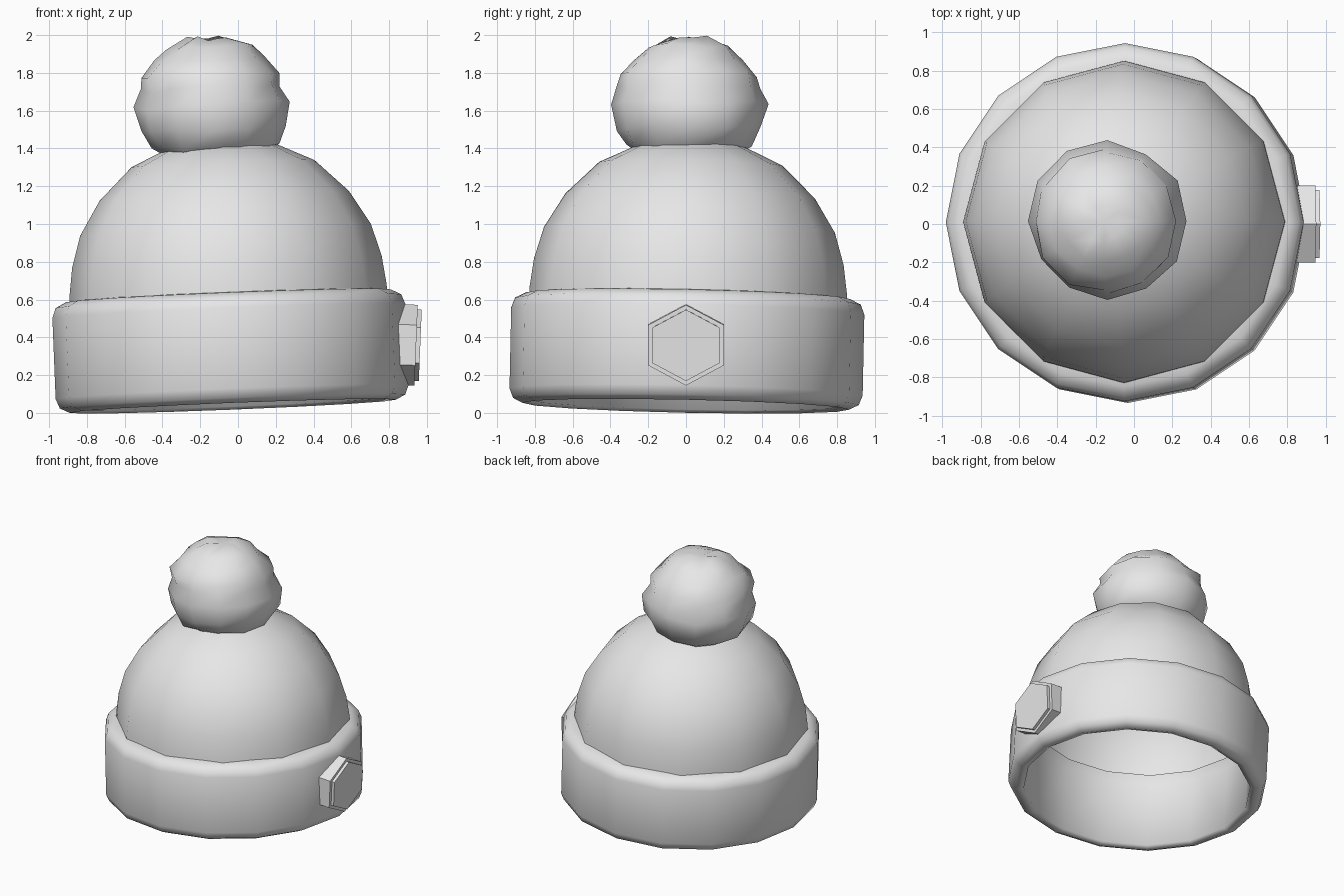
import bpy, bmesh, math, random
from mathutils import Matrix, Vector

cube = bpy.data.objects.get("Cube")
if cube:
    bpy.data.objects.remove(cube)
random.seed(4)

# Single pale grey for everything
grey = bpy.data.materials.new("pale_grey")
grey.use_nodes = True
colour = (0.8, 0.8, 0.8, 1)
grey.diffuse_color = colour
grey.node_tree.nodes["Principled BSDF"].inputs["Base Color"].default_value = colour


def tilt(pivot, roll, pitch):
    """Lean about a pivot: +x side up by roll, front up by pitch (degrees)."""
    turn = Matrix.Rotation(math.radians(-roll), 4, 'Y') @ Matrix.Rotation(math.radians(-pitch), 4, 'X')
    return Matrix.Translation(pivot) @ turn @ Matrix.Translation(-pivot)


def finish(name, bm, matrix, angle):
    bmesh.ops.recalc_face_normals(bm, faces=bm.faces)
    bm.transform(matrix)
    mesh = bpy.data.meshes.new(name)
    bm.to_mesh(mesh)
    bm.free()
    mesh.materials.append(grey)
    obj = bpy.data.objects.new(name, mesh)
    bpy.context.collection.objects.link(obj)
    bpy.ops.object.select_all(action='DESELECT')
    obj.select_set(True)
    bpy.context.view_layer.objects.active = obj
    bpy.ops.object.shade_smooth_by_angle(angle=math.radians(angle))
    return obj


def lathe(profile, sides, centre, closed=False, noise=0.0):
    """Revolve (radius, height) points about a vertical axis; radius 0 makes a pole."""
    bm = bmesh.new()
    rings = []
    for radius, z in profile:
        if radius == 0:
            rings.append([bm.verts.new((centre.x, centre.y, z))] * sides)
            continue
        ring = []
        for i in range(sides):
            a = math.tau * i / sides
            r = radius + random.uniform(-noise, noise)
            dz = random.uniform(-noise, noise)
            ring.append(bm.verts.new((centre.x + r * math.cos(a), centre.y + r * math.sin(a), z + dz)))
        rings.append(ring)
    pairs = list(zip(rings, rings[1:]))
    if closed:
        pairs.append((rings[-1], rings[0]))
    for low, high in pairs:
        for i in range(sides):
            j = (i + 1) % sides
            corners = [low[i], low[j], high[j], high[i]]
            bm.faces.new(list(dict.fromkeys(corners)))
    return bm


centre = Vector((-0.04, 0.005, 0.33))
lean = tilt(centre, 2.3, 1.2)

# Folded brim: a closed band with rounded rims
brim = [(0.82, 0.05), (0.865, 0.035), (0.915, 0.06), (0.935, 0.11),
        (0.935, 0.54), (0.915, 0.592), (0.86, 0.62), (0.80, 0.625), (0.82, 0.56)]
finish("brim", lathe(brim, 16, centre, closed=True), lean, 89)

# Dome-shaped crown rising out of the brim
crown = [(0.845, 0.52), (0.84, 0.65), (0.82, 0.80), (0.77, 0.97), (0.66, 1.15),
         (0.485, 1.32), (0.25, 1.43), (0, 1.465)]
finish("crown", lathe(crown, 12, centre), lean, 89)

# Lumpy pompom
pom = [(0, 1.30), (0.2, 1.33), (0.34, 1.41), (0.39, 1.50), (0.41, 1.63), (0.375, 1.72),
       (0.37, 1.79), (0.29, 1.87), (0.22, 1.935), (0.1, 1.985), (0, 1.97)]
pom_centre = Vector((-0.14, 0.015, 1.65))
finish("pompom", lathe(pom, 12, pom_centre, noise=0.014), tilt(pom_centre, 3, 0), 100)

# Hexagonal side button with a softened outer edge
bm = bmesh.new()
bmesh.ops.create_cone(bm, cap_ends=True, segments=6, radius1=0.218, radius2=0.218, depth=0.13)
outer = [e for e in bm.edges if all(v.co.z > 0 for v in e.verts)]
bmesh.ops.bevel(bm, geom=outer, offset=0.022, segments=2, affect='EDGES')
point_up = max((v.co for v in bm.verts), key=lambda c: c.xy.length)
spin = Matrix.Rotation(-math.atan2(point_up.y, point_up.x), 4, 'Z')
place = (Matrix.Translation((0.90, 0, 0.36)) @ Matrix.Diagonal((1, 1.06, 0.98, 1))
         @ Matrix.Rotation(math.radians(92.3), 4, 'Y') @ spin)
finish("side_button", bm, place, 50)
